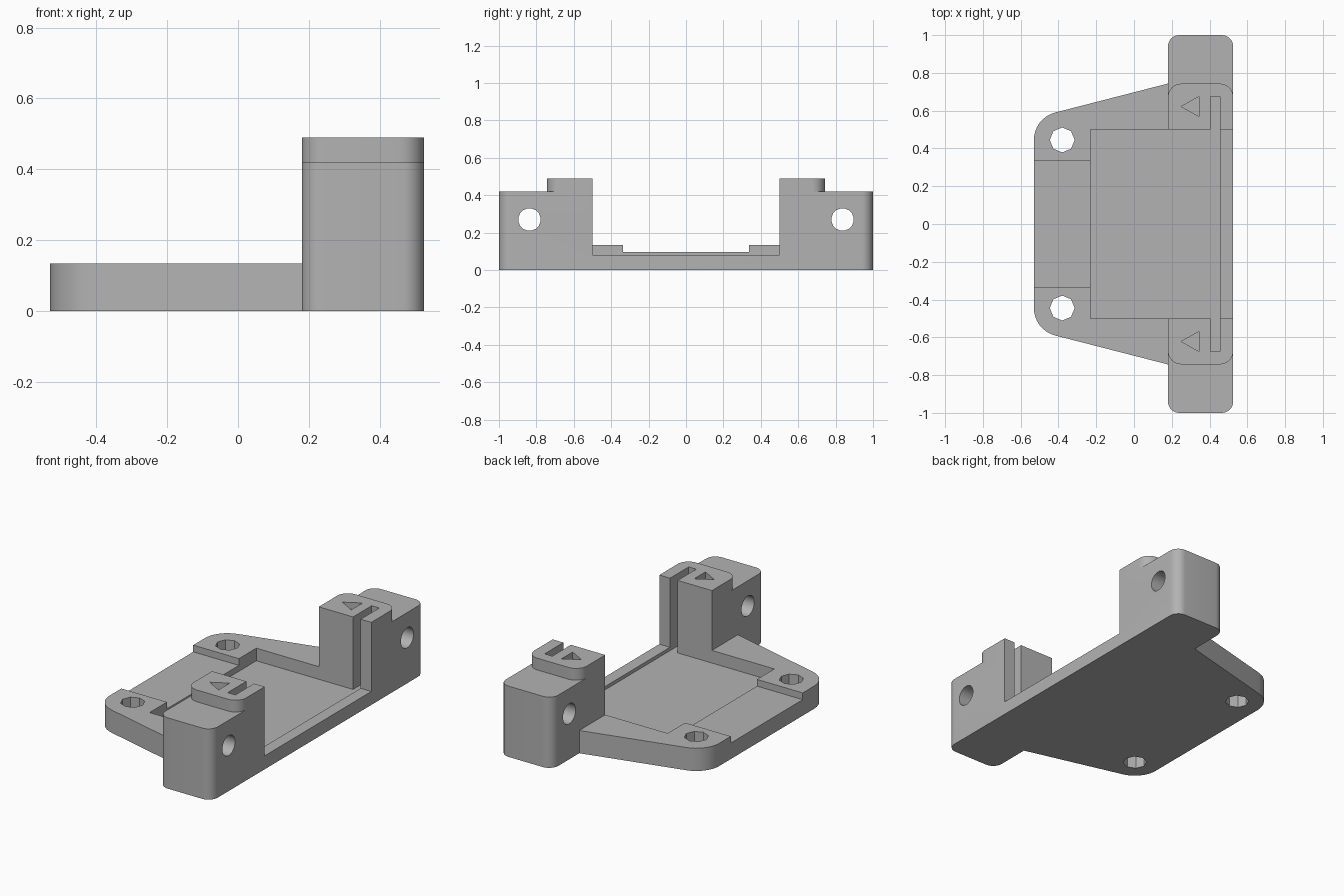
import bpy
import bmesh
import math

if "Cube" in bpy.data.objects:
    bpy.data.objects.remove(bpy.data.objects["Cube"])

grey = bpy.data.materials.new("plain grey")
grey.use_nodes = True
colour = (0.45, 0.45, 0.45, 1)
grey.diffuse_color = colour
grey.node_tree.nodes["Principled BSDF"].inputs["Base Color"].default_value = colour


def prism(name, outline, low, high, along_x=False):
    """Extrude an outline upwards, or a (y, z) outline along x."""
    bm = bmesh.new()
    place = (lambda a, b: (low, a, b)) if along_x else (lambda a, b: (a, b, low))
    face = bm.faces.new([bm.verts.new(place(a, b)) for a, b in outline])
    rise = (high - low, 0, 0) if along_x else (0, 0, high - low)
    top = bmesh.ops.extrude_face_region(bm, geom=[face])
    moved = [v for v in top["geom"] if isinstance(v, bmesh.types.BMVert)]
    bmesh.ops.translate(bm, vec=rise, verts=moved)
    bmesh.ops.recalc_face_normals(bm, faces=bm.faces)
    mesh = bpy.data.meshes.new(name)
    bm.to_mesh(mesh)
    bm.free()
    mesh.materials.append(grey)
    obj = bpy.data.objects.new(name, mesh)
    bpy.context.collection.objects.link(obj)
    return obj


def arc(cx, cy, r, start, end, steps):
    angles = [math.radians(start + (end - start) * i / steps) for i in range(steps + 1)]
    return [(cx + r * math.cos(a), cy + r * math.sin(a)) for a in angles]


def circle(cx, cy, r, sides, turn=0):
    return arc(cx, cy, r, turn, turn + 360, sides)[:-1]


def rect(x0, x1, half):
    return [(x0, -half), (x1, -half), (x1, half), (x0, half)]


def rounded(x0, x1, half, r):
    points = []
    for i, (x, y) in enumerate([(x1 - r, half - r), (x0 + r, half - r),
                                (x0 + r, r - half), (x1 - r, r - half)]):
        points += arc(x, y, r, i * 90, i * 90 + 90, 8)
    return points


def combine(body, other, operation):
    mod = body.modifiers.new(operation, 'BOOLEAN')
    mod.operation, mod.solver, mod.object = operation, 'EXACT', other
    bpy.context.view_layer.objects.active = body
    bpy.ops.object.modifier_apply(modifier=mod.name)
    bpy.data.objects.remove(other)


# Tapered mounting plate with rounded outer corners
upper = arc(-0.38, 0.445, 0.15, 104, 180, 8)
half = [(0.4, 0.80)] + upper
body = prism("mounting_bracket", half + [(x, -y) for x, y in reversed(half)], 0, 0.135)

# Cross beam and raised caps, whose middle is cut away to leave two towers
combine(body, prism("towers", rounded(0.18, 0.525, 1, 0.06), 0, 0.42), 'UNION')
combine(body, prism("caps", rounded(0.18, 0.525, 0.743, 0.07), 0.3, 0.49), 'UNION')

# Recessed tray, sill, shallow channel and board slot
cuts = [prism("tray_cut", rect(-0.23, 0.455, 0.5), 0.06, 0.7),
        prism("sill_cut", rect(0.4, 0.7, 0.5), 0.08, 0.7),
        prism("channel_cut", rect(-0.7, -0.2, 0.337), 0.095, 0.7),
        prism("slot_cut", rect(0.405, 0.455, 0.675), 0.06, 0.7)]

# Screw holes, cross holes and arrow marks on both sides
for side in (-1, 1):
    cuts += [prism("screw_hole", circle(-0.38, side * 0.445, 0.066, 8), -0.2, 0.3),
             prism("cross_hole", circle(side * 0.837, 0.27, 0.06, 16, 11.25), 0, 0.7, True),
             prism("arrow_mark", [(0.25, side * 0.622), (0.345, side * 0.622 - 0.053),
                                  (0.345, side * 0.622 + 0.053)], 0.45, 0.7)]
for cutter in cuts:
    combine(body, cutter, 'DIFFERENCE')

# Smooth the rounded corners and keep the edges sharp
bpy.ops.object.select_all(action='DESELECT')
body.select_set(True)
bpy.context.view_layer.objects.active = body
bpy.ops.object.shade_smooth_by_angle(angle=math.radians(30))
